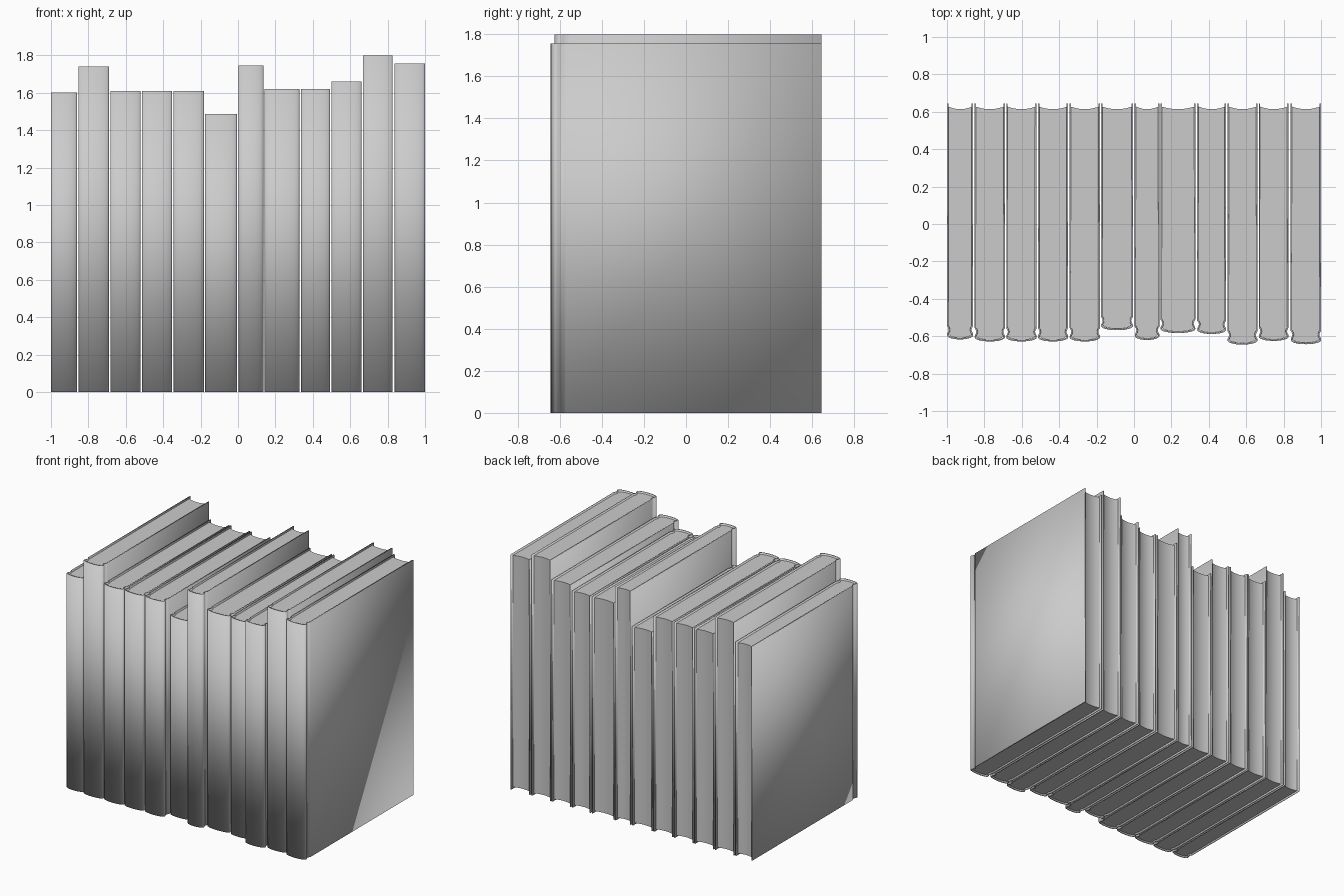
import bpy, math

if "Cube" in bpy.data.objects:
    bpy.data.objects.remove(bpy.data.objects["Cube"])

BACK = 0.645     # rear edge of every cover
BOARD = 0.008    # cover thickness
INSET = 0.012    # pages recessed below the cover edges

# left x, right x, height, front-most y of the spine
BOOKS = [
    (-1.0, -0.86, 1.60, -0.617), (-0.852, -0.69, 1.74, -0.628),
    (-0.683, -0.52, 1.61, -0.628), (-0.514, -0.352, 1.61, -0.628),
    (-0.344, -0.182, 1.61, -0.628), (-0.176, -0.006, 1.487, -0.568),
    (0.004, 0.136, 1.745, -0.62), (0.142, 0.328, 1.62, -0.583),
    (0.338, 0.492, 1.62, -0.588), (0.5, 0.66, 1.66, -0.645),
    (0.667, 0.827, 1.80, -0.625), (0.838, 1.0, 1.757, -0.643),
]


def make_object(name, verts, faces):
    mesh = bpy.data.meshes.new(name)
    mesh.from_pydata(verts, [], faces)
    obj = bpy.data.objects.new(name, mesh)
    bpy.context.collection.objects.link(obj)
    return obj


def smooth(obj):
    bpy.ops.object.select_all(action='DESELECT')
    obj.select_set(True)
    bpy.context.view_layer.objects.active = obj
    bpy.ops.object.shade_smooth_by_angle(angle=math.radians(35))


def extrude(name, outline, z0, z1, closed):
    n = len(outline)
    verts = [(x, y, z) for z in (z0, z1) for x, y in outline]
    count = n if closed else n - 1
    faces = [(i, (i + 1) % n, n + (i + 1) % n, n + i) for i in range(count)]
    if closed:
        faces += [tuple(reversed(range(n))), tuple(range(n, 2 * n))]
    return make_object(name, verts, faces)


def spine_half(w, front):
    # right half of the spine, from its middle out to the board hinge
    sag = 0.022
    arc = [(w * math.sin(t), front + sag * (1 - math.cos(t)))
           for t in [math.radians(90) * i / 8 for i in range(9)]]
    hinge = [(w - 0.001, front + 0.032), (w - 0.007, front + 0.043),
             (w - 0.009, front + 0.052), (w - 0.006, front + 0.062),
             (w, front + 0.072)]
    return arc + hinge


def book(index, left, right, height, front):
    cx, w = (left + right) / 2, (right - left) / 2
    # wraparound cover with rounded spine
    half = spine_half(w, front) + [(w, BACK)]
    path = [(cx - x, y) for x, y in reversed(half[1:])] + [(cx + x, y) for x, y in half]
    cover = extrude(f"book_cover_{index}", path, 0, height, False)
    mod = cover.modifiers.new("board_thickness", 'SOLIDIFY')
    mod.thickness = BOARD
    mod.offset = -1
    smooth(cover)
    # page block with hollowed fore-edge
    pw = w - BOARD
    front_curve = [(-pw * math.cos(math.pi * i / 12),
                    front + BOARD + 0.022 * (1 - math.sin(math.pi * i / 12)))
                   for i in range(13)]
    neck = [(w - 0.017, front + 0.052), (pw, front + 0.072)]
    rear = [(pw * (1 - i / 5), 0.627 - 0.013 * (1 - (1 - i / 5) ** 2))
            for i in range(11)]
    outline = front_curve + neck + rear + [(-x, y) for x, y in reversed(neck)]
    pages = extrude(f"book_pages_{index}", [(cx + x, y) for x, y in outline],
                    INSET, height - INSET, True)
    smooth(pages)


for number, spec in enumerate(BOOKS, 1):
    book(number, *spec)
